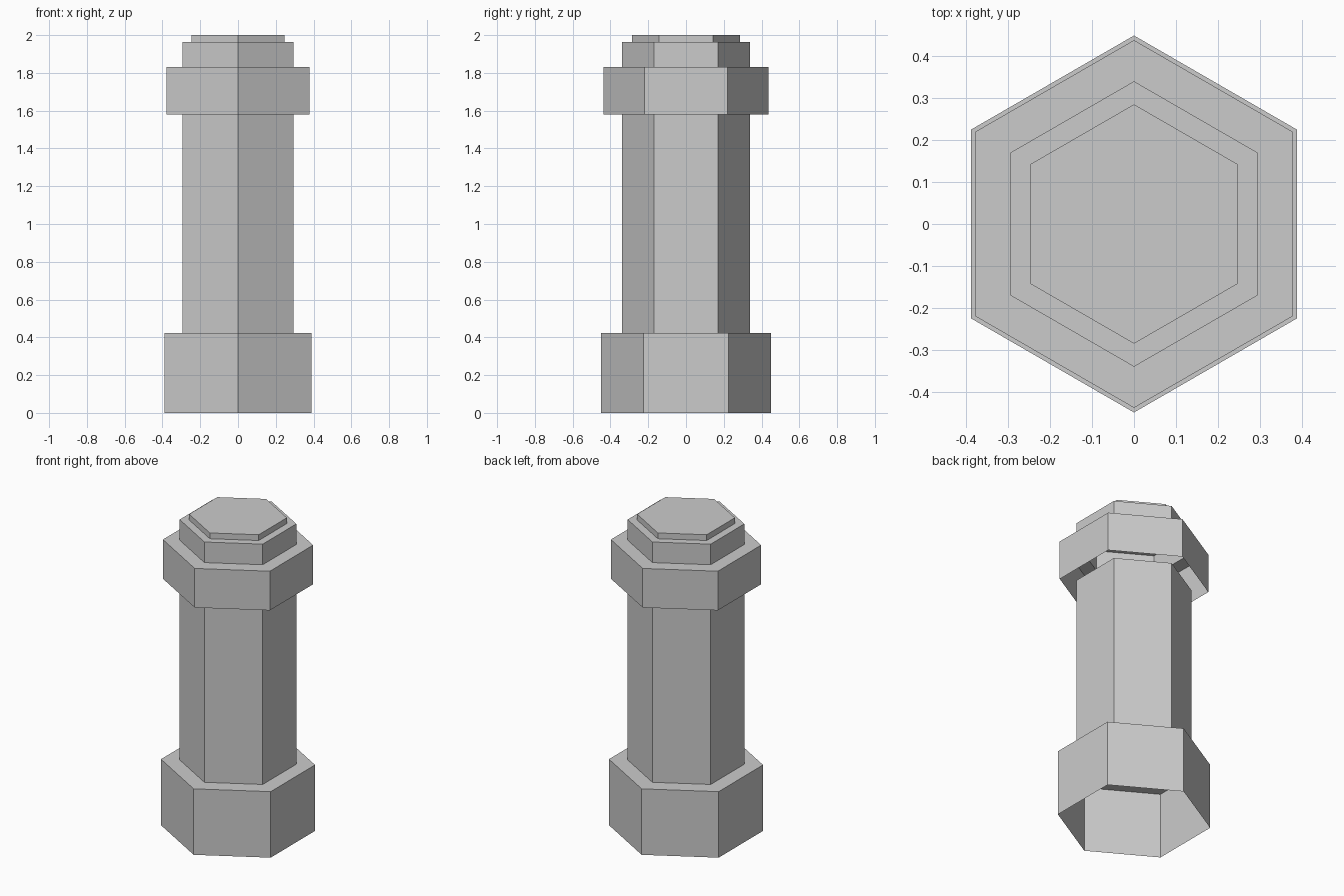
import bpy, bmesh
from math import sin, cos, pi

cube = bpy.data.objects.get("Cube")
if cube:
    bpy.data.objects.remove(cube, do_unlink=True)

# One plain grey for every part
grey = bpy.data.materials.new("steel_grey")
grey.use_nodes = True
color = (0.6, 0.6, 0.6, 1)
grey.diffuse_color = color
grey.node_tree.nodes["Principled BSDF"].inputs["Base Color"].default_value = color


def hex_shell(name, profile, capped=False):
    """Open six-sided shell through (radius, height) rings, pointed towards the front."""
    bm = bmesh.new()
    rings = [[bm.verts.new((r * sin(i * pi / 3), -r * cos(i * pi / 3), z))
              for i in range(6)] for r, z in profile]
    for low, high in zip(rings, rings[1:]):
        for i in range(6):
            j = (i + 1) % 6
            bm.faces.new((low[i], low[j], high[j], high[i]))
    if capped:
        bm.faces.new(rings[-1])
    mesh = bpy.data.meshes.new(name)
    bm.to_mesh(mesh)
    bm.free()
    mesh.materials.append(grey)
    obj = bpy.data.objects.new(name, mesh)
    bpy.context.collection.objects.link(obj)
    return obj


HEAD, SHAFT, NUT, TIP = 0.449, 0.34, 0.438, 0.285
HEAD_TOP, NUT_BASE, NUT_TOP, COLLAR_TOP, TOP = 0.423, 1.58, 1.831, 1.963, 2.0

# Bolt head with its ledge, open underneath
hex_shell("bolt_head", [(HEAD, 0), (HEAD, HEAD_TOP), (SHAFT, HEAD_TOP)])
# Hollow shaft
hex_shell("shaft", [(SHAFT, HEAD_TOP), (SHAFT, NUT_BASE)])
# Nut, open underneath, with its ledge
hex_shell("nut", [(NUT, NUT_BASE), (NUT, NUT_TOP), (SHAFT, NUT_TOP)])
# Shaft end standing out of the nut
hex_shell("shaft_collar", [(SHAFT, NUT_TOP), (SHAFT, COLLAR_TOP), (TIP, COLLAR_TOP)])
# Closed tip
hex_shell("shaft_tip", [(TIP, COLLAR_TOP), (TIP, TOP)], capped=True)
